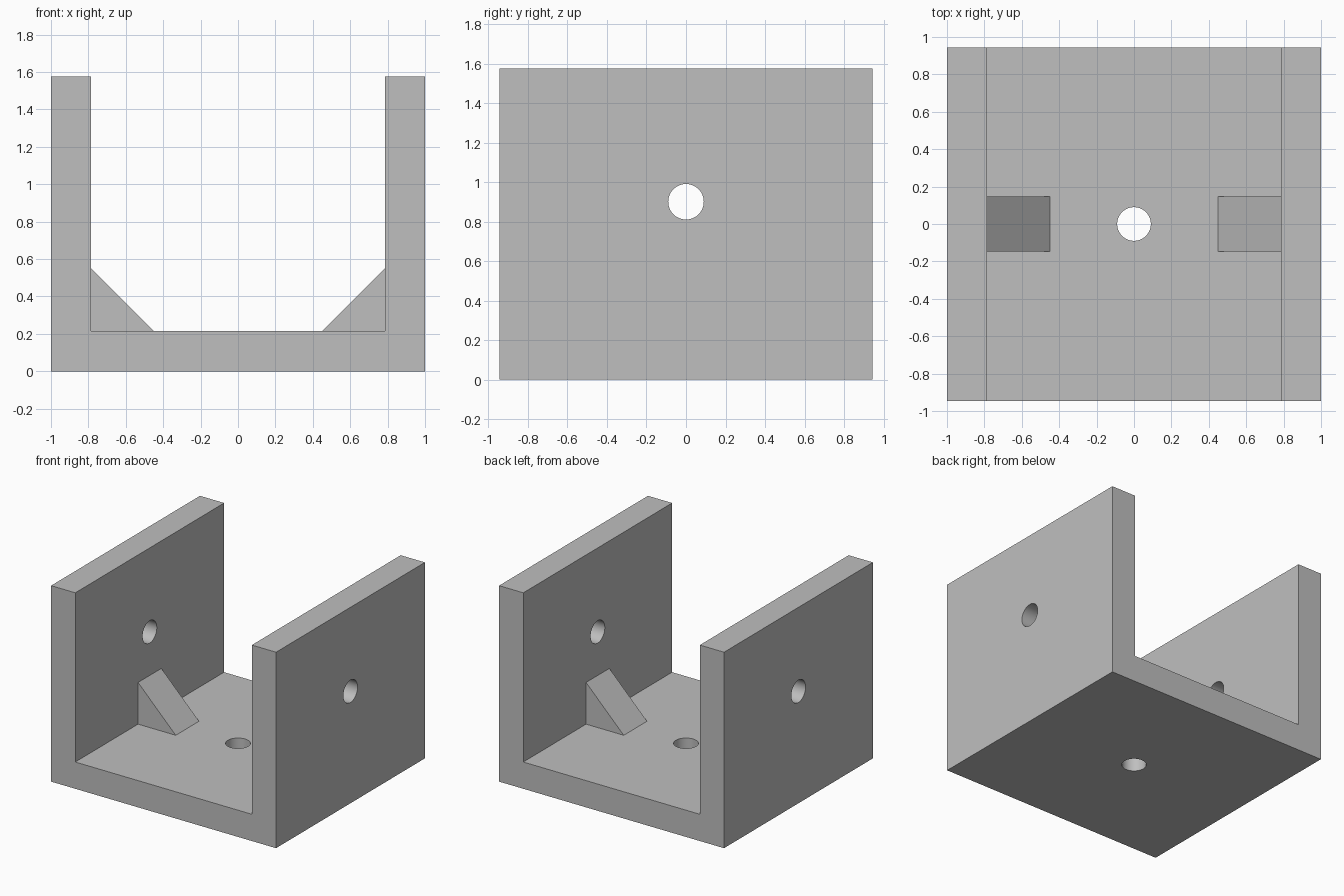
import bpy, bmesh, math
from mathutils import Vector

cube = bpy.data.objects.get("Cube")
if cube:
    bpy.data.objects.remove(cube, do_unlink=True)

HALF_W, HALF_D, HEIGHT, WALL = 1.0, 0.945, 1.575, 0.215
HOLE_R, HOLE_Z = 0.09, 0.9
INNER, LEG, RIB_HALF = HALF_W - WALL, 0.335, 0.148

grey = bpy.data.materials.new("plain grey")
grey.use_nodes = True
colour = (0.52, 0.52, 0.52, 1)
grey.diffuse_color = colour
grey.node_tree.nodes["Principled BSDF"].inputs["Base Color"].default_value = colour


def extrude_profile(name, points, half_depth):
    """Extrude an x-z outline symmetrically along y."""
    bm = bmesh.new()
    face = bm.faces.new([bm.verts.new((x, -half_depth, z)) for x, z in points])
    new = bmesh.ops.extrude_face_region(bm, geom=[face])["geom"]
    bmesh.ops.translate(bm, vec=Vector((0, 2 * half_depth, 0)),
                        verts=[v for v in new if isinstance(v, bmesh.types.BMVert)])
    bmesh.ops.recalc_face_normals(bm, faces=bm.faces)
    mesh = bpy.data.meshes.new(name)
    bm.to_mesh(mesh)
    bm.free()
    mesh.materials.append(grey)
    obj = bpy.data.objects.new(name, mesh)
    bpy.context.collection.objects.link(obj)
    return obj


def drill(target, location, rotation, length):
    """Cut a round hole through the target."""
    bpy.ops.mesh.primitive_cylinder_add(vertices=48, radius=HOLE_R, depth=length,
                                        location=location, rotation=rotation)
    cutter = bpy.context.object
    cutter.name = "hole_cutter"
    cutter.hide_render = True
    cutter.data.materials.append(grey)
    mod = target.modifiers.new("hole", 'BOOLEAN')
    mod.operation = 'DIFFERENCE'
    mod.solver = 'EXACT'
    mod.object = cutter
    bpy.ops.object.select_all(action='DESELECT')
    target.select_set(True)
    bpy.context.view_layer.objects.active = target
    bpy.ops.object.modifier_apply(modifier=mod.name)
    bpy.data.objects.remove(cutter, do_unlink=True)


# U-shaped channel
right_half = [(HALF_W, 0), (HALF_W, HEIGHT), (INNER, HEIGHT), (INNER, WALL)]
left_half = [(-x, z) for x, z in reversed(right_half)]
channel = extrude_profile("channel_bracket", right_half + left_half, HALF_D)

# Holes through both walls and through the floor
drill(channel, (0, 0, HOLE_Z), (0, math.pi / 2, 0), 2.4 * HALF_W)
drill(channel, (0, 0, WALL / 2), (0, 0, 0), 2 * WALL)
bpy.ops.object.shade_smooth_by_angle(angle=math.radians(30))

# Triangular corner ribs
for side, name in ((1, "left_rib"), (-1, "right_rib")):
    extrude_profile(name, [(side * INNER, WALL), (side * (INNER - LEG), WALL),
                           (side * INNER, WALL + LEG)], RIB_HALF)
